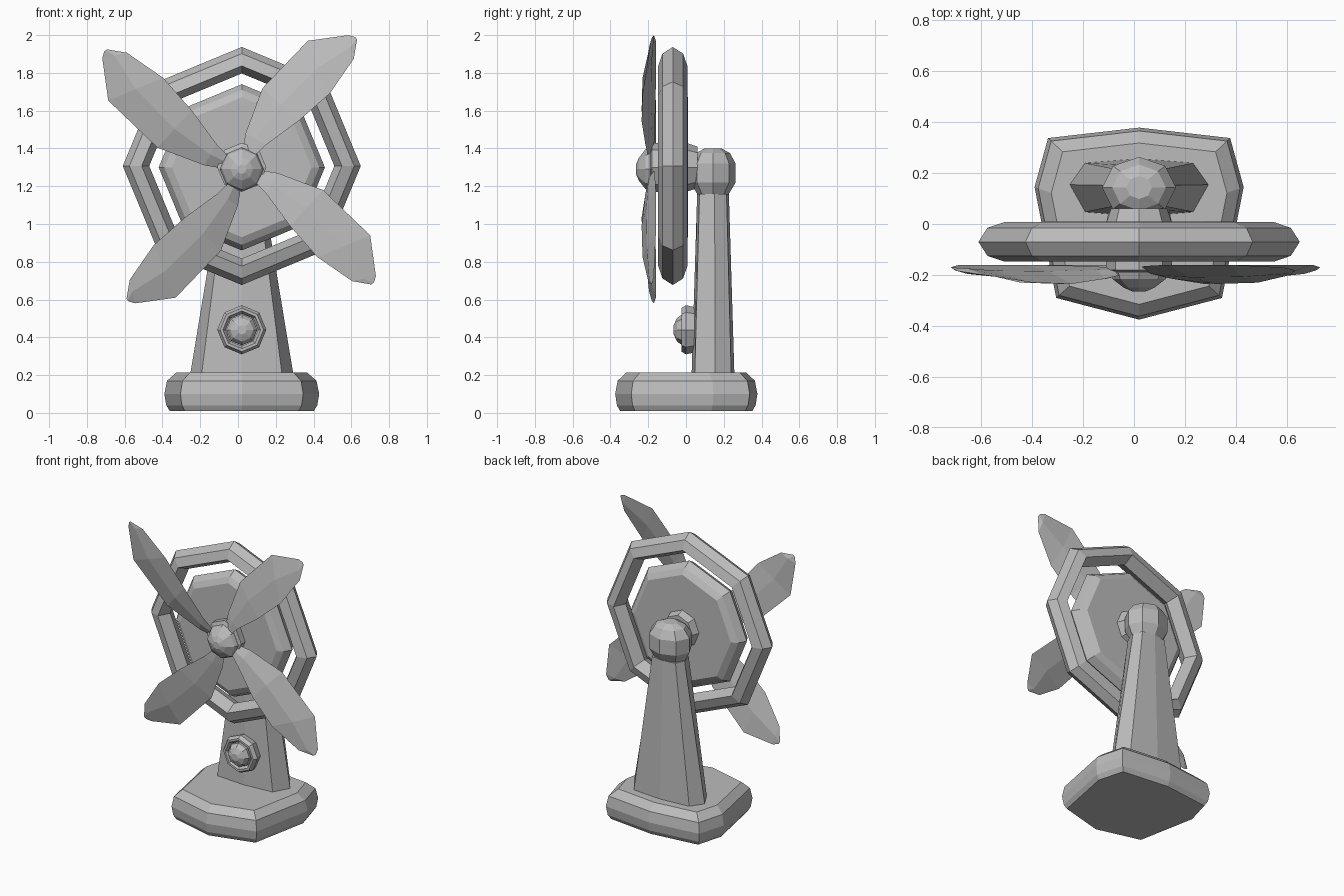
import bpy
import bmesh
from math import sin, cos, pi
from mathutils import Matrix, Vector

cube = bpy.data.objects.get("Cube")
if cube:
    bpy.data.objects.remove(cube, do_unlink=True)

grey = bpy.data.materials.new("plain_grey")
grey.use_nodes = True
colour = (0.5, 0.5, 0.5, 1)
grey.diffuse_color = colour
grey.node_tree.nodes["Principled BSDF"].inputs["Base Color"].default_value = colour

CX = 0.02          # shared centre line
HUB_Z = 1.3        # height of the fan axis


def loft(name, rings, closed=False):
    """Skin a list of equal point loops; cap the ends unless closed."""
    bm = bmesh.new()
    loops = [[bm.verts.new(p) for p in ring] for ring in rings]
    n = len(loops[0])
    pairs = list(zip(loops, loops[1:]))
    if closed:
        pairs.append((loops[-1], loops[0]))
    for a, b in pairs:
        for i in range(n):
            j = (i + 1) % n
            bm.faces.new((a[i], a[j], b[j], b[i]))
    if not closed:
        bm.faces.new(loops[0][::-1])
        bm.faces.new(loops[-1])
    bmesh.ops.remove_doubles(bm, verts=bm.verts, dist=0.0005)
    bmesh.ops.recalc_face_normals(bm, faces=bm.faces)
    mesh = bpy.data.meshes.new(name)
    bm.to_mesh(mesh)
    bm.free()
    mesh.materials.append(grey)
    obj = bpy.data.objects.new(name, mesh)
    bpy.context.collection.objects.link(obj)
    return obj


def turned(name, profile, z, closed=False):
    """Eight-sided turning about the front-back axis; profile is (radius, y)."""
    rings = [[(CX + r * sin(k * pi / 4), y, z + r * cos(k * pi / 4))
              for k in range(8)] for r, y in profile]
    return loft(name, rings, closed)


def mirrored(half):
    """Complete a half outline, running from back to front, across x."""
    return half + [(-x, y) for x, y in half[-2:0:-1]]


# Base: rounded slab with an eight-point outline
base_outline = mirrored([(0, 0.378), (0.357, 0.337), (0.41, 0.145),
                         (0.325, -0.29), (0, -0.375)])
base_layers = [(0.01, 0.93), (0.04, 0.975), (0.1, 1), (0.17, 0.965), (0.215, 0.84)]
loft("base", [[(CX + x * s, y * s, z) for x, y in base_outline]
              for z, s in base_layers])

# Stand: tapered post ending in a faceted ball
post_outline = mirrored([(0, 1), (0.78, 0.85), (1, 0.1), (0.78, -0.85), (0, -1)])
post_layers = [(0.18, 0.277, 0.114), (1.16, 0.115, 0.084)]
ball_layers = [(1.16, 0.115, 0.084), (1.22, 0.145, 0.12), (1.32, 0.145, 0.12),
               (1.375, 0.105, 0.09), (1.4, 0.05, 0.045)]
loft("post", [[(CX + x * w, 0.143 + y * d, z) for x, y in post_outline]
              for z, w, d in post_layers])
loft("post_ball", [[(CX + w * sin(k * pi / 4), 0.143 + d * cos(k * pi / 4), z)
                    for k in range(8)] for z, w, d in ball_layers])

# Guard ring, motor disc and the collar joining it to the stand
turned("guard_ring", [(0.63, -0.07), (0.595, -0.125), (0.53, -0.147), (0.49, -0.07),
                      (0.53, 0.007), (0.595, -0.015)], HUB_Z + 0.007, closed=True)
turned("motor_disc", [(0.37, -0.135), (0.41, -0.115), (0.44, -0.065),
                      (0.41, -0.015), (0.37, 0.01)], HUB_Z)
turned("rear_collar", [(0.13, 0.0), (0.11, 0.06)], HUB_Z)

# Hub on its short shaft
turned("hub_shaft", [(0.13, -0.13), (0.13, -0.18), (0.1, -0.19)], HUB_Z)
turned("hub", [(0.1, -0.17), (0.115, -0.19), (0.105, -0.215), (0.06, -0.25),
               (0.025, -0.265)], HUB_Z - 0.01)

# Blades: twisted leaf sections, given as left and right edge (x, y, z)
sections = [((-0.005, -0.175, 0.04), (0.04, -0.195, 0.045)),
            ((0.02, -0.165, 0.19), (0.13, -0.215, 0.13)),
            ((0.11, -0.16, 0.43), (0.3, -0.235, 0.255)),
            ((0.35, -0.16, 0.68), (0.465, -0.23, 0.4)),
            ((0.565, -0.17, 0.71), (0.593, -0.2, 0.585)),
            ((0.6, -0.178, 0.7), (0.61, -0.184, 0.685))]


def blade_ring(left, right):
    a, b = Vector(left), Vector(right)
    mid = (a + b) / 2
    bulge = Vector((0, 0.012 * min(1, (b - a).length / 0.15), 0))
    return [a, mid - bulge, b, mid + bulge]


for k, reach in enumerate([1, 1, 1, 1.04]):
    place = (Matrix.Translation((CX, 0, HUB_Z - 0.01))
             @ Matrix.Rotation(k * pi / 2, 4, 'Y')
             @ Matrix.Diagonal((reach, 1, reach, 1)))
    loft(f"blade_{k + 1}", [[place @ p for p in blade_ring(*s)] for s in sections])

# Switch: raised rim with a domed knob
turned("switch_rim", [(0.13, 0.0), (0.115, -0.025), (0.1, -0.025), (0.085, 0.0),
                      (0.09, 0.045), (0.12, 0.045)], 0.44, closed=True)
turned("switch_knob", [(0.08, 0.045), (0.082, -0.02), (0.062, -0.048),
                       (0.025, -0.065)], 0.44)
